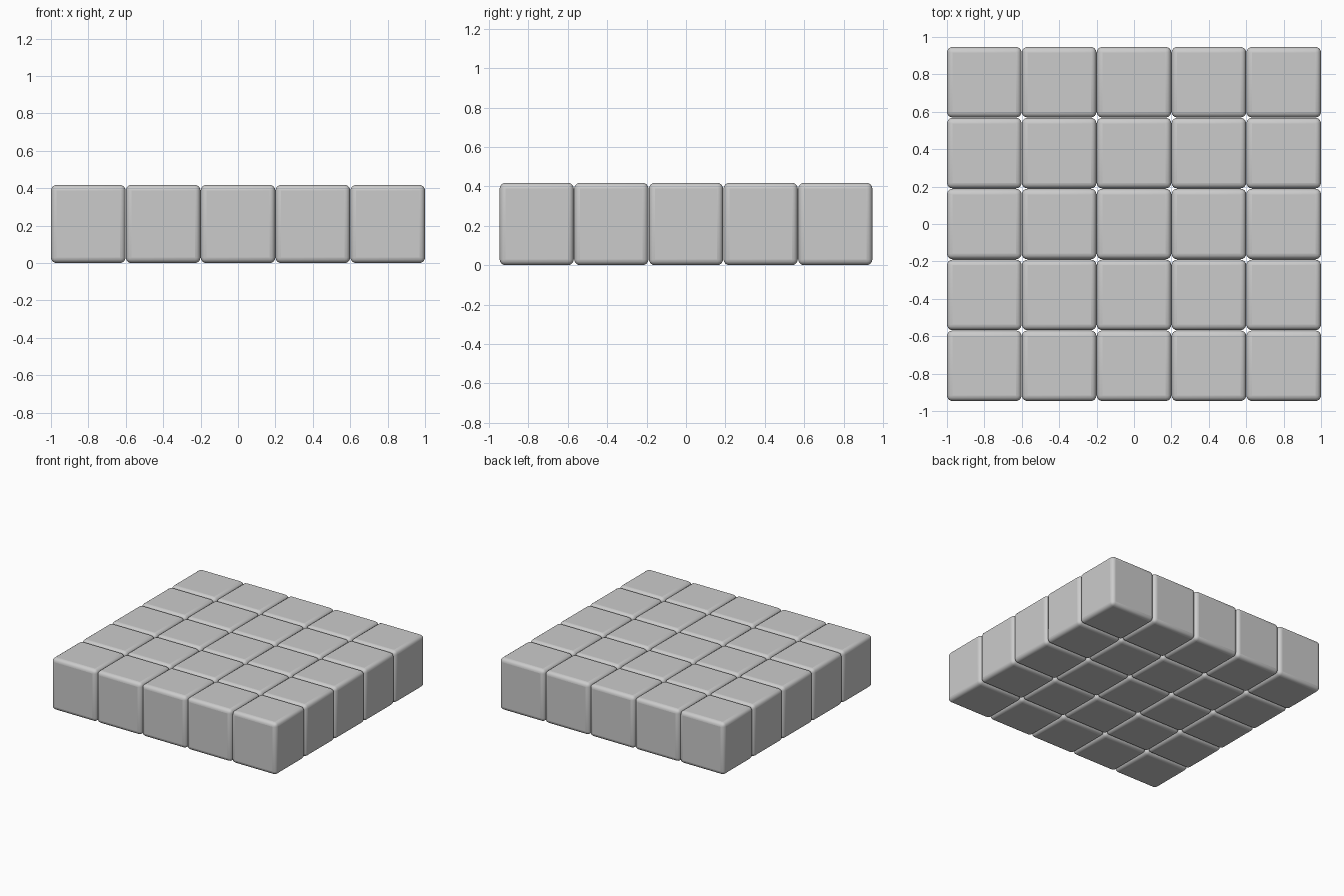
import bpy

if "Cube" in bpy.data.objects:
    bpy.data.objects.remove(bpy.data.objects["Cube"])

COUNT = 5
SIZE = (0.399, 0.377, 0.418)      # one block
PITCH = (0.40025, 0.379)          # spacing leaves a hairline joint
ROUND = 0.03


def block(name, x, y):
    bpy.ops.mesh.primitive_cube_add(size=1, location=(x, y, SIZE[2] / 2))
    ob = bpy.context.object
    ob.name = name
    ob.scale = SIZE
    bpy.ops.object.transform_apply(location=False, rotation=False, scale=True)
    # Rounded edges and corners
    bev = ob.modifiers.new("rounded_edges", 'BEVEL')
    bev.width = ROUND
    bev.segments = 4
    bev.limit_method = 'NONE'
    bpy.ops.object.shade_smooth_by_angle()
    bpy.ops.object.modifier_apply(modifier=bev.name)
    bpy.ops.object.shade_smooth()
    return ob


# Square slab of paving blocks
mid = (COUNT - 1) / 2
for row in range(COUNT):
    for col in range(COUNT):
        block(f"block_row{row + 1}_col{col + 1}",
              (col - mid) * PITCH[0], (row - mid) * PITCH[1])
